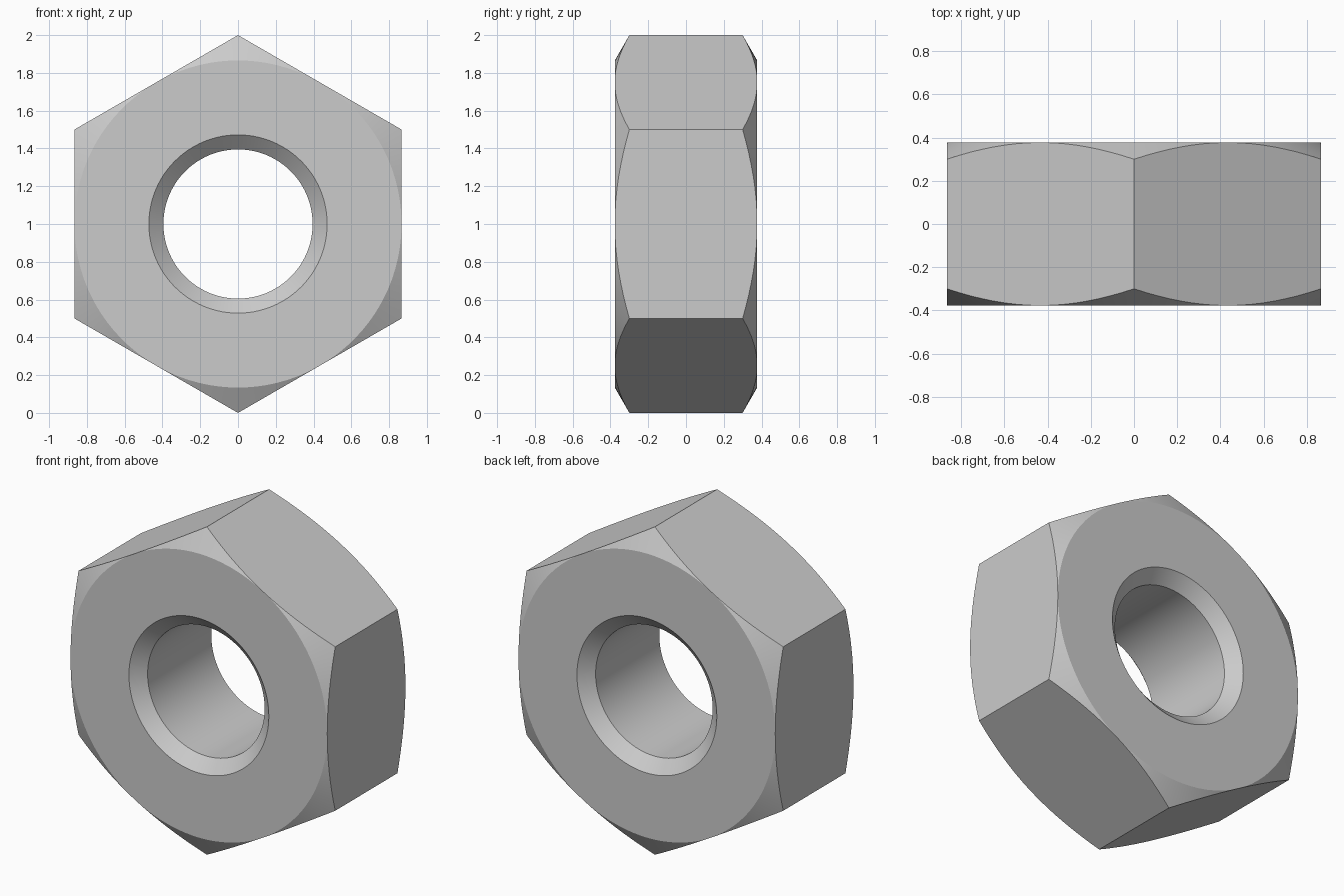
import bpy
import bmesh
from math import cos, sin, tan, pi, radians

if "Cube" in bpy.data.objects:
    bpy.data.objects.remove(bpy.data.objects["Cube"], do_unlink=True)

SIDES = 6
PER_SIDE = 16
SEGMENTS = SIDES * PER_SIDE
CORNER = 1.0                        # radius to the corners
FLAT = CORNER * cos(pi / SIDES)     # radius to the middle of a flat
HALF_DEPTH = 0.377
BORE, MOUTH, BEVEL = 0.395, 0.472, 0.07
SLOPE = tan(radians(30))            # corner chamfer

steel = bpy.data.materials.new("light_steel_grey")
steel.use_nodes = True
colour = (0.6, 0.6, 0.6, 1)
steel.diffuse_color = colour
for node in steel.node_tree.nodes:
    if node.type == 'BSDF_PRINCIPLED':
        node.inputs["Base Color"].default_value = colour

bm = bmesh.new()


def hex_radius(i):
    offset = (i % PER_SIDE) / PER_SIDE * 2 - 1
    return FLAT * (1 + (offset * tan(pi / SIDES)) ** 2) ** 0.5


def hex_angle(i):
    # even spacing along each flat, with a corner at the top
    side, step = divmod(i, PER_SIDE)
    middle = (side + 0.5) * 2 * pi / SIDES
    along = (step / PER_SIDE * 2 - 1) * tan(pi / SIDES)
    return middle + math_atan(along)


def math_atan(t):
    from math import atan
    return atan(t)


def ring(radius, depth):
    """One loop around the axis; radius and depth are functions of the step."""
    loop = []
    for i in range(SEGMENTS):
        a, r = hex_angle(i), radius(i)
        loop.append(bm.verts.new((r * sin(a), depth(i), 1 + r * cos(a))))
    return loop


def bridge(first, second):
    for i in range(SEGMENTS):
        j = (i + 1) % SEGMENTS
        bm.faces.new((first[i], first[j], second[j], second[i]))


# Both ends: bore edge, countersunk mouth, flat face, chamfered corners
ends = []
for s in (-1, 1):
    bore = ring(lambda i: BORE, lambda i: s * (HALF_DEPTH - BEVEL))
    mouth = ring(lambda i: MOUTH, lambda i: s * HALF_DEPTH)
    face = ring(lambda i: FLAT, lambda i: s * HALF_DEPTH)
    rim = ring(hex_radius,
               lambda i: s * (HALF_DEPTH - (hex_radius(i) - FLAT) * SLOPE))
    for a, b in ((bore, mouth), (mouth, face), (face, rim)):
        bridge(a, b)
    ends.append((bore, rim))

# Bore wall
bridge(ends[0][0], ends[1][0])

# Six flats, one face each
for side in range(SIDES):
    steps = [(side * PER_SIDE + k) % SEGMENTS for k in range(PER_SIDE + 1)]
    front = [ends[0][1][i] for i in steps]
    back = [ends[1][1][i] for i in reversed(steps)]
    bm.faces.new(front + back)

bmesh.ops.remove_doubles(bm, verts=bm.verts[:], dist=0.00001)
bmesh.ops.recalc_face_normals(bm, faces=bm.faces[:])

mesh = bpy.data.meshes.new("hex_nut")
bm.to_mesh(mesh)
bm.free()
mesh.materials.append(steel)
nut = bpy.data.objects.new("hex_nut", mesh)
bpy.context.collection.objects.link(nut)

for other in bpy.context.selected_objects:
    other.select_set(False)
nut.select_set(True)
bpy.context.view_layer.objects.active = nut
bpy.ops.object.shade_smooth_by_angle(angle=radians(25))
